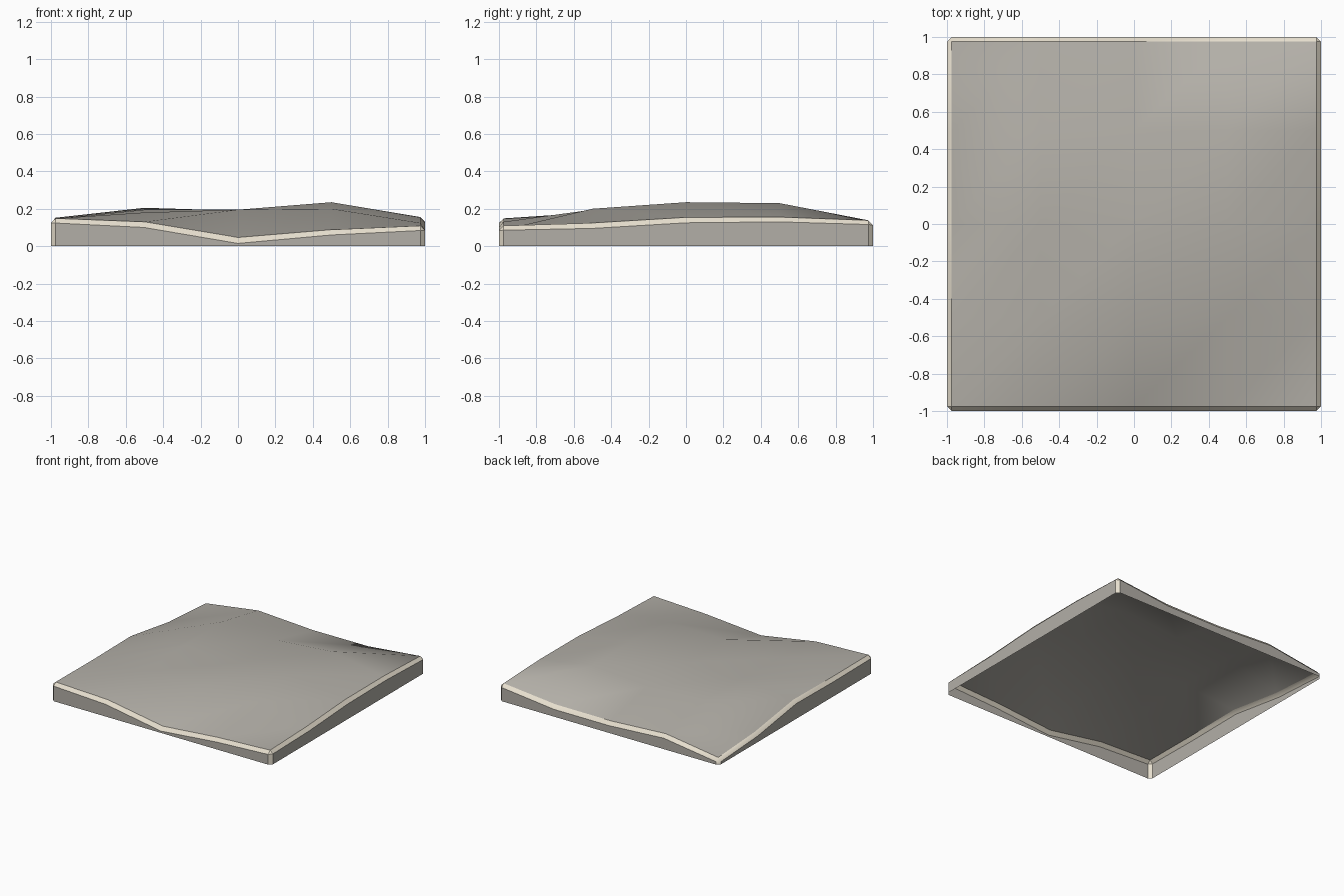
import bpy
import bmesh

cube = bpy.data.objects.get("Cube")
if cube:
    bpy.data.objects.remove(cube, do_unlink=True)


def make_material(name, rgb):
    mat = bpy.data.materials.new(name)
    mat.use_nodes = True
    color = (*rgb, 1.0)
    mat.diffuse_color = color
    mat.node_tree.nodes["Principled BSDF"].inputs["Base Color"].default_value = color
    return mat


STONE = make_material("warm grey stone", (0.45, 0.43, 0.39))
EDGE = make_material("cream worn edge", (0.80, 0.74, 0.62))

# Surface heights, rows from front to back, columns from -x to +x
HEIGHTS = [
    [0.15, 0.125, 0.04, 0.085, 0.11],
    [0.145, 0.18, 0.195, 0.20, 0.12],
    [0.15, 0.195, 0.195, 0.235, 0.15],
    [0.075, 0.205, 0.19, 0.23, 0.155],
    [0.045, 0.115, 0.085, 0.085, 0.14],
]
N = len(HEIGHTS)
BEVEL = 0.025

bm = bmesh.new()

# Uneven top surface
grid = [[bm.verts.new((2 * i / (N - 1) - 1, 2 * j / (N - 1) - 1, HEIGHTS[j][i]))
         for i in range(N)] for j in range(N)]
for j in range(N - 1):
    for i in range(N - 1):
        bm.faces.new((grid[j][i], grid[j][i + 1], grid[j + 1][i + 1], grid[j + 1][i]))

# Skirt walls down to the ground, open underneath
rim = (grid[0][:-1] + [row[-1] for row in grid[:-1]]
       + grid[-1][:0:-1] + [row[0] for row in grid[:0:-1]])
foot = [bm.verts.new((v.co.x, v.co.y, 0)) for v in rim]
for k in range(len(rim)):
    n = (k + 1) % len(rim)
    bm.faces.new((foot[k], foot[n], rim[n], rim[k]))
bm.normal_update()

# Chamfered rim and corner posts in the edge colour
sharp = [e for e in bm.edges
         if len(e.link_faces) == 2 and e.calc_face_angle() > 1.0]
bmesh.ops.bevel(bm, geom=sharp, offset=BEVEL, offset_type='OFFSET', segments=1,
                profile=0.5, affect='EDGES', clamp_overlap=False, material=1)
bm.normal_update()

# Split each top patch along the same diagonal
for face in list(bm.faces):
    if face.material_index == 0 and face.normal.z > 0.5 and len(face.verts) == 4:
        order = sorted(face.verts, key=lambda v: v.co.x + v.co.y)
        bmesh.utils.face_split(face, order[0], order[-1])

mesh = bpy.data.meshes.new("ground_tile")
bm.to_mesh(mesh)
bm.free()
mesh.materials.append(STONE)
mesh.materials.append(EDGE)

tile = bpy.data.objects.new("ground_tile", mesh)
bpy.context.collection.objects.link(tile)
bpy.ops.object.select_all(action='DESELECT')
tile.select_set(True)
bpy.context.view_layer.objects.active = tile
bpy.ops.object.shade_smooth_by_angle(angle=0.6)
